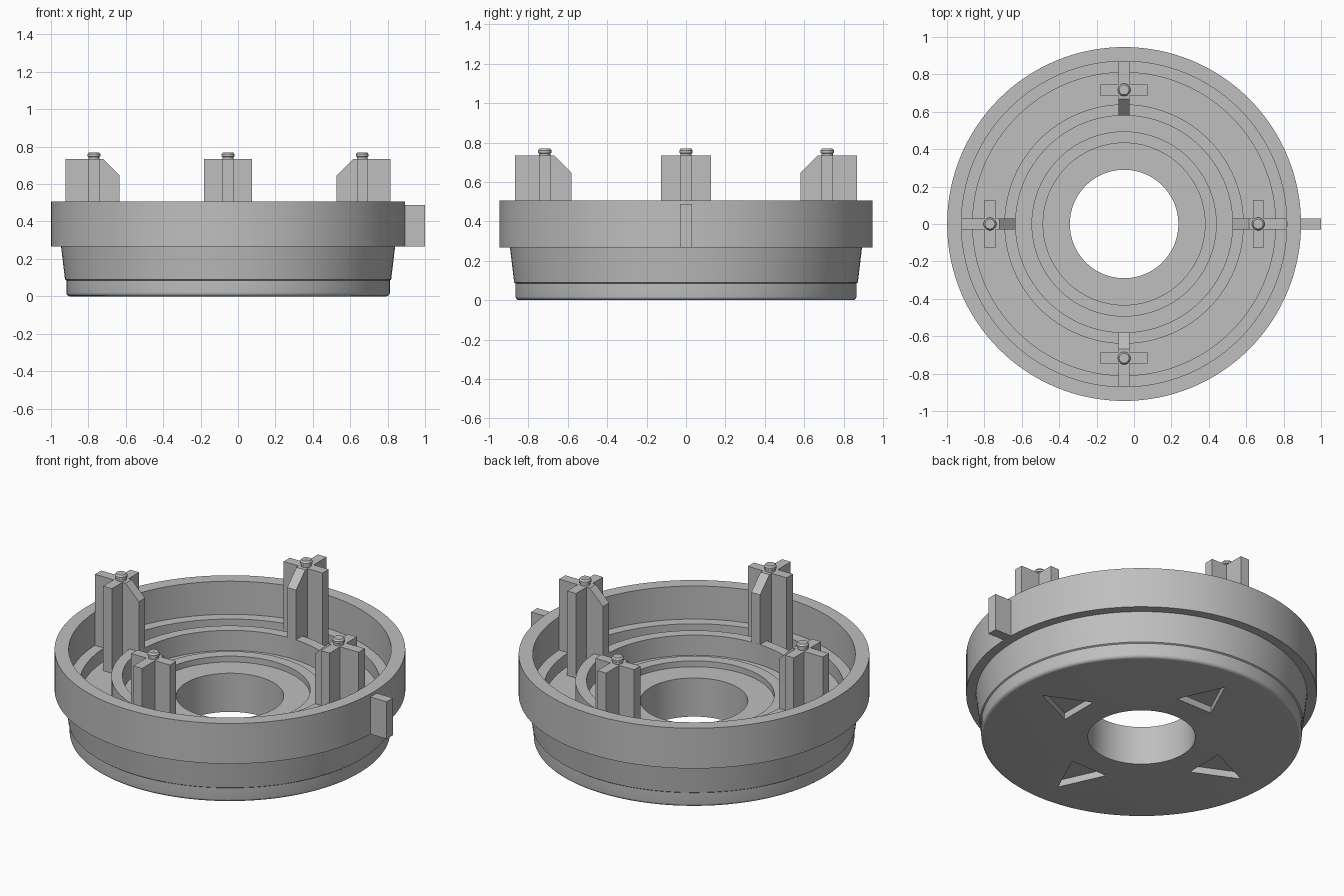
import bpy, bmesh, math
from mathutils import Matrix, Vector

cube = bpy.data.objects.get("Cube")
if cube:
    bpy.data.objects.remove(cube, do_unlink=True)

CX = -0.053            # axis of the round body
SEGMENTS = 128
POST_R = 0.717

grey = bpy.data.materials.new("neutral grey")
grey.use_nodes = True
grey.diffuse_color = (0.52, 0.52, 0.52, 1)
grey.node_tree.nodes["Principled BSDF"].inputs["Base Color"].default_value = (0.52, 0.52, 0.52, 1)


def finish(name, bm, angle=None):
    """Turn a bmesh into a named object, optionally smooth shaded."""
    bmesh.ops.recalc_face_normals(bm, faces=bm.faces)
    mesh = bpy.data.meshes.new(name)
    bm.to_mesh(mesh)
    bm.free()
    mesh.materials.append(grey)
    obj = bpy.data.objects.new(name, mesh)
    bpy.context.collection.objects.link(obj)
    if angle:
        smooth(obj, angle)
    return obj


def activate(obj):
    bpy.ops.object.select_all(action='DESELECT')
    obj.select_set(True)
    bpy.context.view_layer.objects.active = obj


def smooth(obj, angle):
    activate(obj)
    bpy.ops.object.shade_smooth_by_angle(angle=math.radians(angle))


def lathe(bm, profile, centre, segments):
    """Revolve a closed (radius, height) profile around a vertical axis."""
    rings = []
    for i in range(segments):
        a = math.tau * i / segments
        rings.append([bm.verts.new((centre[0] + r * math.cos(a), centre[1] + r * math.sin(a), z))
                      for r, z in profile])
    n = len(profile)
    for i in range(segments):
        p, q = rings[i], rings[(i + 1) % segments]
        for j in range(n):
            k = (j + 1) % n
            bm.faces.new((p[j], q[j], q[k], p[k]))


def prism(bm, outline, offset):
    """Extrude a planar outline by an offset vector."""
    face = bm.faces.new([bm.verts.new(p) for p in outline])
    new = bmesh.ops.extrude_face_region(bm, geom=[face])["geom"]
    bmesh.ops.translate(bm, vec=offset, verts=[v for v in new if isinstance(v, bmesh.types.BMVert)])


def box(bm, x, y, z):
    prism(bm, [(x[0], y[0], z[0]), (x[1], y[0], z[0]), (x[1], y[1], z[0]), (x[0], y[1], z[0])],
          Vector((0, 0, z[1] - z[0])))


def placed(angle):
    return Matrix.Translation((CX, 0, 0)) @ Matrix.Rotation(angle, 4, 'Z')


# Round body: outer wall, stepped cavity with two raised rings, centre hole
fillet = [(0.845 + 0.02 * math.sin(math.radians(t)), 0.02 - 0.02 * math.cos(math.radians(t)))
          for t in range(0, 91, 15)]
outside = [(0.865, 0.085), (0.872, 0.09), (0.893, 0.267), (0.946, 0.267), (0.946, 0.507)]
inside = [(0.87, 0.507), (0.87, 0.31), (0.81, 0.31), (0.81, 0.23),
          (0.64, 0.23), (0.64, 0.35), (0.58, 0.35), (0.58, 0.23),
          (0.495, 0.23), (0.495, 0.265), (0.433, 0.265), (0.433, 0.23),
          (0.29, 0.23), (0.29, 0.0)]
bm = bmesh.new()
lathe(bm, fillet + outside + inside, (CX, 0), SEGMENTS)
body = finish("round_body", bm)

# Triangular pockets cut into the underside, pointing outward
bm = bmesh.new()
for i in range(4):
    m = placed(i * math.pi / 2)
    prism(bm, [m @ Vector(p) for p in ((0.70, 0, -0.05), (0.44, 0.12, -0.05), (0.44, -0.12, -0.05))],
          Vector((0, 0, 0.09)))
cutter = finish("pocket_cutter", bm)
cutter.hide_render = True
cut = body.modifiers.new("pockets", 'BOOLEAN')
cut.operation = 'DIFFERENCE'
cut.solver = 'EXACT'
cut.object = cutter
activate(body)
bpy.ops.object.modifier_apply(modifier=cut.name)
bpy.data.objects.remove(cutter, do_unlink=True)
smooth(body, 12)

# Four cross-shaped posts with a chamfered inner rib and a small peg on top
T, BASE, TOP = 0.029, 0.22, 0.733
for i, side in enumerate(("left", "back", "right", "front")):
    m = placed(i * math.pi / 2)
    bm = bmesh.new()
    rib = [(0.58, BASE), (0.868, BASE), (0.868, TOP), (0.667, TOP), (0.58, 0.646)]
    prism(bm, [(r, -T, z) for r, z in rib], Vector((0, 2 * T, 0)))
    for s in (-1, 1):
        box(bm, (POST_R - T, POST_R + T), sorted((s * T, s * 0.128)), (BASE, TOP))
    bm.transform(m)
    finish(side + "_post", bm)

    bm = bmesh.new()
    lathe(bm, [(0.001, TOP - 0.01), (0.029, TOP - 0.01), (0.029, 0.745), (0.034, 0.748),
               (0.034, 0.76), (0.026, 0.77), (0.001, 0.77)], (POST_R, 0), 32)
    bm.transform(m)
    finish(side + "_peg", bm, 30)

# Locating tab on the outside of the rim
bm = bmesh.new()
box(bm, (0.88, 1.0), (-0.03, 0.03), (0.267, 0.488))
finish("side_tab", bm)
